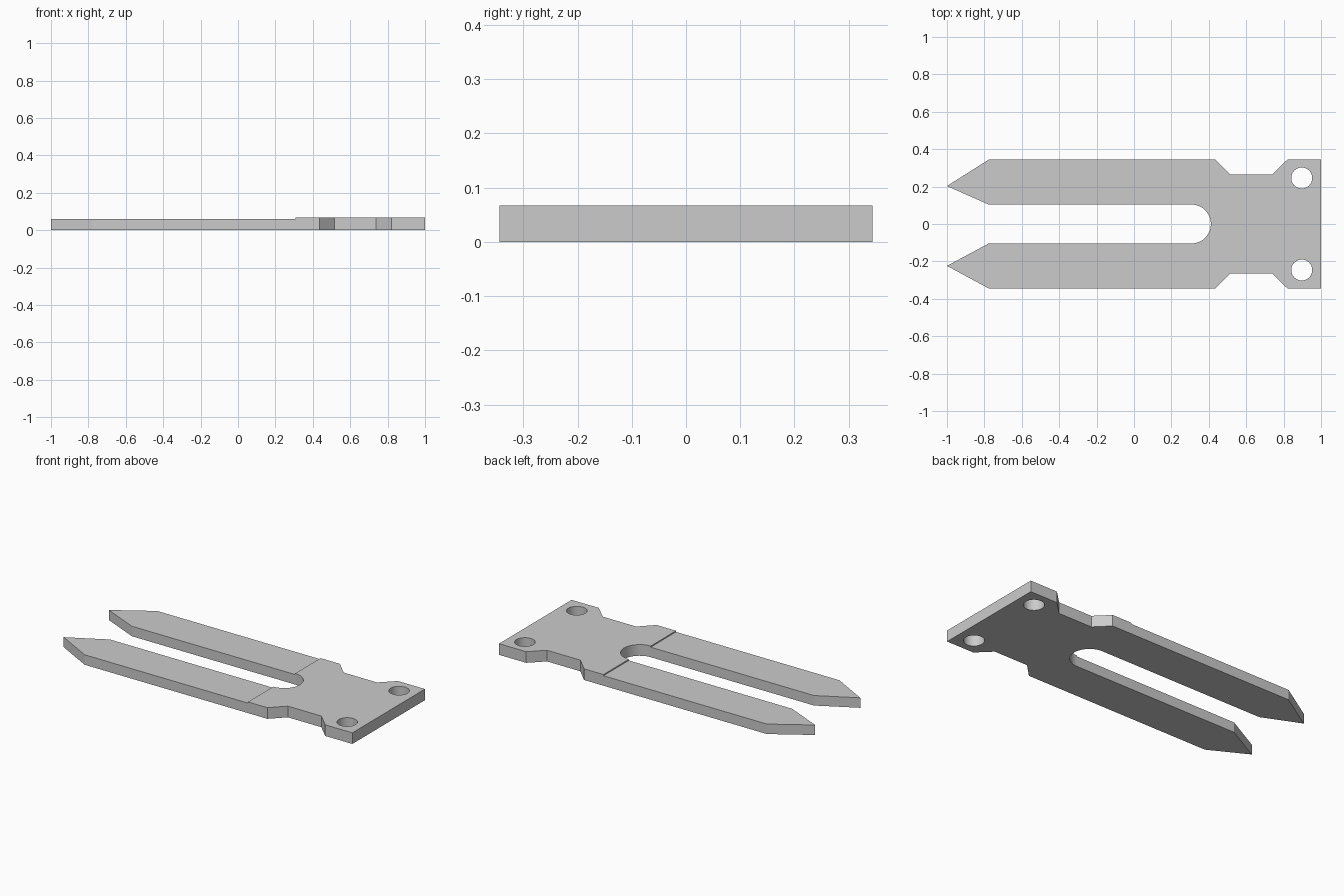
import bpy, bmesh
from math import sin, cos, pi

if "Cube" in bpy.data.objects:
    bpy.data.objects.remove(bpy.data.objects["Cube"])

BODY_T, ARM_T = 0.067, 0.06   # thickness of the base and of the thinner prongs
STEP_X, SLOT_R = 0.307, 0.104
TIP_TOP, TIP_BOTTOM = 0.203, -0.224


def prism(name, outline, z0, z1):
    """Extrude a flat outline (counter-clockwise) from z0 to z1."""
    bm = bmesh.new()
    face = bm.faces.new([bm.verts.new((x, y, z0)) for x, y in outline])
    ext = bmesh.ops.extrude_face_region(bm, geom=[face])
    top = [g for g in ext["geom"] if isinstance(g, bmesh.types.BMVert)]
    bmesh.ops.translate(bm, verts=top, vec=(0, 0, z1 - z0))
    bmesh.ops.recalc_face_normals(bm, faces=bm.faces)
    mesh = bpy.data.meshes.new(name)
    bm.to_mesh(mesh)
    bm.free()
    obj = bpy.data.objects.new(name, mesh)
    bpy.context.collection.objects.link(obj)
    return obj


def circle(cx, cy, r, n=48):
    return [(cx + r * cos(2 * pi * i / n), cy + r * sin(2 * pi * i / n)) for i in range(n)]


def cut(target, cutter):
    cutter.hide_render = True
    mod = target.modifiers.new("cut", 'BOOLEAN')
    mod.operation, mod.solver, mod.object = 'DIFFERENCE', 'EXACT', cutter
    bpy.context.view_layer.objects.active = target
    bpy.ops.object.modifier_apply(modifier=mod.name)
    bpy.data.objects.remove(cutter)


# Outline: notched outer edge, prong tips and rounded slot
edge = [(1, 0.344), (0.82, 0.344), (0.738, 0.264), (0.516, 0.264), (0.436, 0.344), (-0.777, 0.344)]
slot = [(STEP_X + SLOT_R * sin(pi * i / 24), SLOT_R * cos(pi * i / 24)) for i in range(25)]
outline = (edge + [(-1, TIP_TOP), (-0.777, SLOT_R)] + slot
           + [(-0.777, -SLOT_R), (-1, TIP_BOTTOM)] + [(x, -y) for x, y in reversed(edge)])
plate = prism("forked_plate", outline, 0, BODY_T)

# Thin the prongs so a small step remains at the base
cut(plate, prism("prong_step_cutter", [(-1.2, -0.5), (STEP_X, -0.5), (STEP_X, 0.5), (-1.2, 0.5)], ARM_T, 0.2))

# Mounting holes
for side in (1, -1):
    cut(plate, prism("hole_cutter", circle(0.897, side * 0.246, 0.056), -0.1, 0.2))

# Smooth the holes and slot end only
bpy.ops.object.select_all(action='DESELECT')
plate.select_set(True)
bpy.context.view_layer.objects.active = plate
bpy.ops.object.shade_smooth_by_angle(angle=pi / 9)
